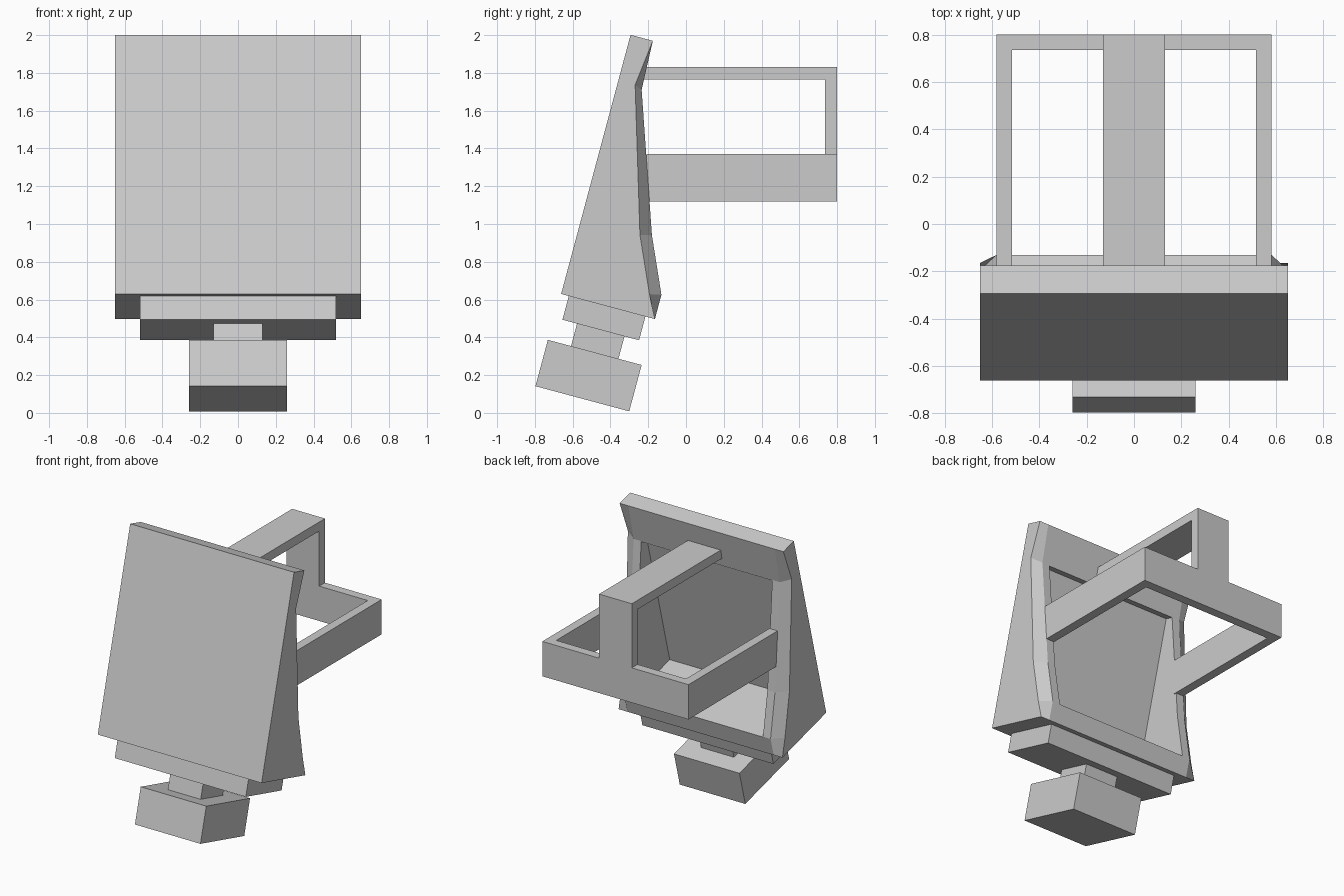
import bpy, bmesh, math
from mathutils import Matrix

if "Cube" in bpy.data.objects:
    bpy.data.objects.remove(bpy.data.objects["Cube"])

# Tilted frame shared by foot, neck, collar and head
TILT = Matrix.Translation((0, -0.516, 0.1975)) @ Matrix.Rotation(math.radians(-15), 4, 'X')


def loft(name, sections, matrix=Matrix()):
    """Solid skinned through matching closed sections, capped at both ends."""
    bm = bmesh.new()
    rings = [[bm.verts.new(p) for p in s] for s in sections]
    n = len(rings[0])
    for a, b in zip(rings, rings[1:]):
        for i in range(n):
            j = (i + 1) % n
            bm.faces.new((a[i], a[j], b[j], b[i]))
    bm.faces.new(rings[0])
    bm.faces.new(rings[-1])
    bmesh.ops.recalc_face_normals(bm, faces=bm.faces)
    mesh = bpy.data.meshes.new(name)
    bm.to_mesh(mesh)
    bm.free()
    obj = bpy.data.objects.new(name, mesh)
    bpy.context.collection.objects.link(obj)
    obj.matrix_world = matrix
    return obj


def block(name, hx, y0, y1, z0, z1, matrix=Matrix()):
    rect = [(y0, z0), (y1, z0), (y1, z1), (y0, z1)]
    return loft(name, [[(x, y, z) for y, z in rect] for x in (-hx, hx)], matrix)


# Foot, neck and collar
block("foot", 0.26, -0.257, 0.257, -0.127, 0.127, TILT)
block("neck", 0.13, -0.13, 0.13, 0.12, 0.26, TILT)
block("collar", 0.52, -0.21, 0.21, 0.25, 0.385, TILT)

# Head: wedge-backed housing with chamfered sides
core = [(-0.252, 0.38), (0.262, 0.38), (0.262, 0.513), (0.132, 0.804),
        (-0.12, 1.534), (-0.13, 1.80), (-0.252, 1.80)]
side = [(-0.252, 0.38), (0.262, 0.38), (0.20, 0.50), (0.07, 0.79),
        (-0.16, 1.55), (-0.13, 1.80), (-0.252, 1.80)]
head = loft("head_housing", [[(x, y, z) for y, z in prof] for x, prof in
            ((-0.65, side), (-0.58, core), (0.58, core), (0.65, side))], TILT)

# Open pocket in the back of the head
cutter = block("pocket_cutter", 0.52, -0.18, 0.6, 0.51, 1.53, TILT)
cutter.hide_render = True
mod = head.modifiers.new("pocket", 'BOOLEAN')
mod.operation = 'DIFFERENCE'
mod.solver = 'EXACT'
mod.object = cutter
bpy.context.view_layer.objects.active = head
bpy.ops.object.modifier_apply(modifier="pocket")
bpy.data.objects.remove(cutter)

# Horizontal U-shaped band behind the head
band = [(-0.58, -0.21), (-0.58, 0.80), (0.58, 0.80), (0.58, -0.21),
        (0.515, -0.21), (0.515, 0.735), (-0.515, 0.735), (-0.515, -0.21)]
loft("rear_band", [[(x, y, z) for x, y in band] for z in (1.12, 1.37)])

# Top strap bending down to the band
strap = [(-0.23, 1.765), (-0.23, 1.83), (0.80, 1.83), (0.80, 1.37),
         (0.735, 1.37), (0.735, 1.765)]
loft("top_strap", [[(x, y, z) for y, z in strap] for x in (-0.13, 0.13)])
